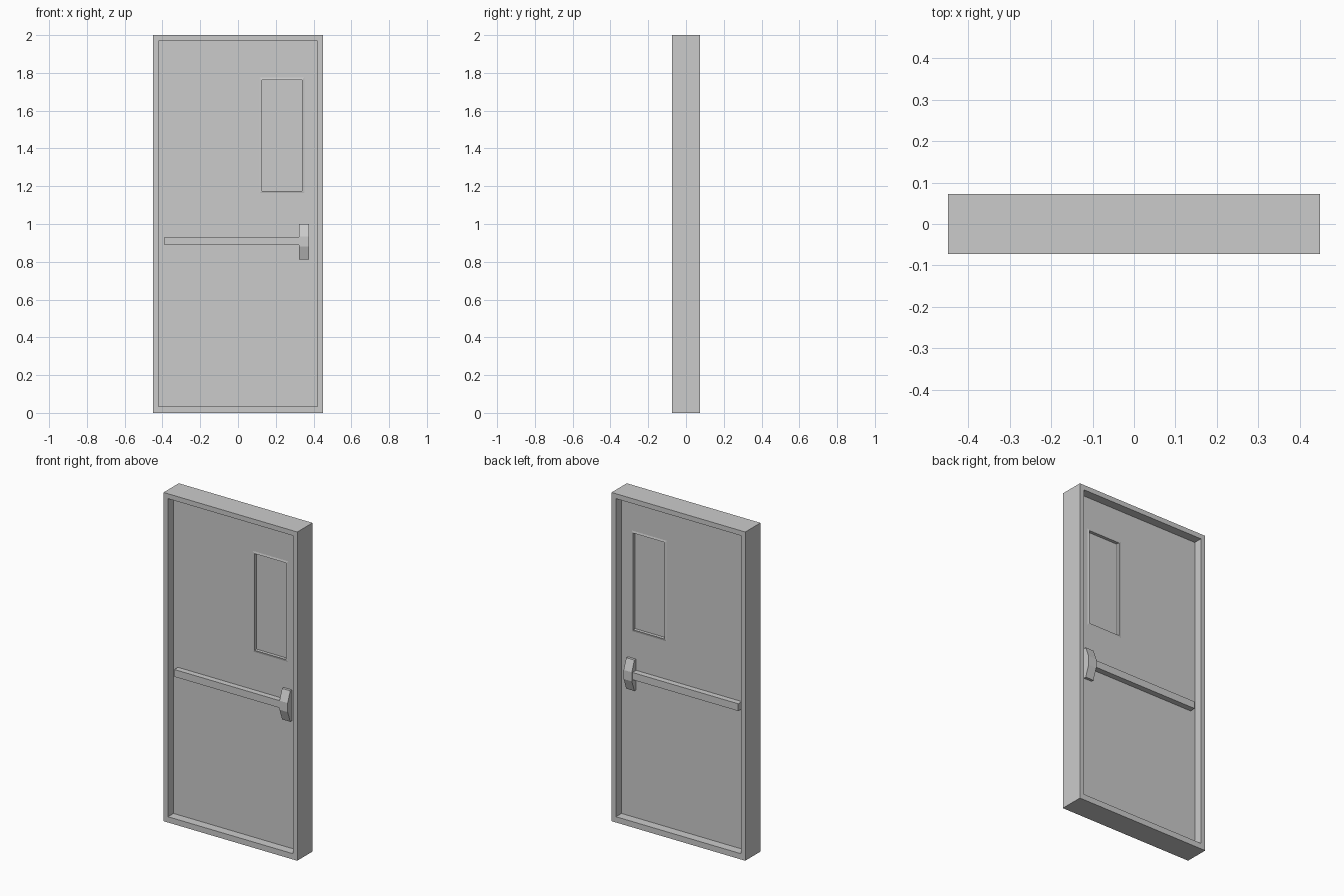
import bpy, bmesh

if "Cube" in bpy.data.objects:
    bpy.data.objects.remove(bpy.data.objects["Cube"])


def finish(name, bm):
    bmesh.ops.recalc_face_normals(bm, faces=bm.faces[:])
    mesh = bpy.data.meshes.new(name)
    bm.to_mesh(mesh)
    bm.free()
    obj = bpy.data.objects.new(name, mesh)
    bpy.context.collection.objects.link(obj)
    return obj


def ring(name, outer, inner, y_outer, y_inner):
    """Rectangular frame, symmetric front to back; rects are (x0, x1, z0, z1)."""
    bm = bmesh.new()
    loops = []
    for (x0, x1, z0, z1), y in ((outer, -y_outer), (inner, -y_inner),
                                (inner, y_inner), (outer, y_outer)):
        loops.append([bm.verts.new((x, y, z)) for x, z in
                      ((x0, z0), (x1, z0), (x1, z1), (x0, z1))])
    for i in range(4):
        a, b = loops[i], loops[(i + 1) % 4]
        for j in range(4):
            k = (j + 1) % 4
            bm.faces.new((a[j], a[k], b[k], b[j]))
    return finish(name, bm)


def prism(name, profile, x0, x1):
    """Extrude a (y, z) profile along x."""
    bm = bmesh.new()
    face = bm.faces.new([bm.verts.new((x0, y, z)) for y, z in profile])
    new = bmesh.ops.extrude_face_region(bm, geom=[face])["geom"]
    bmesh.ops.translate(bm, vec=(x1 - x0, 0, 0),
                        verts=[v for v in new if isinstance(v, bmesh.types.BMVert)])
    return finish(name, bm)


FRAME_Y, PANEL_Y, GLASS_Y = 0.073, 0.02, 0.004
opening = (-0.42, 0.42, 0.035, 1.97)
window = (0.127, 0.339, 1.175, 1.763)
trim = (0.115, 0.351, 1.163, 1.775)

# Outer frame, door leaf with window hole, and sloped window trim
ring("door_frame", (-0.45, 0.45, 0, 2), opening, FRAME_Y, FRAME_Y)
ring("door_panel", opening, trim, PANEL_Y, PANEL_Y)
ring("window_trim", trim, window, PANEL_Y, PANEL_Y + 0.003)

# Window pane
prism("window_pane", [(-GLASS_Y, window[2]), (GLASS_Y, window[2]),
                      (GLASS_Y, window[3]), (-GLASS_Y, window[3])],
      window[0], window[1])

# Push bar and latch housing on both faces
for side, s in (("front", -1), ("back", 1)):
    bar = [(0.02, 0.888), (0.055, 0.888), (0.055, 0.932), (0.02, 0.932)]
    latch = [(0.02, 0.812), (0.036, 0.812), (0.061, 0.88),
             (0.061, 0.935), (0.036, 1.0), (0.02, 1.0)]
    prism("push_bar_" + side, [(s * y, z) for y, z in bar], -0.39, 0.322)
    prism("latch_housing_" + side, [(s * y, z) for y, z in latch], 0.322, 0.377)
